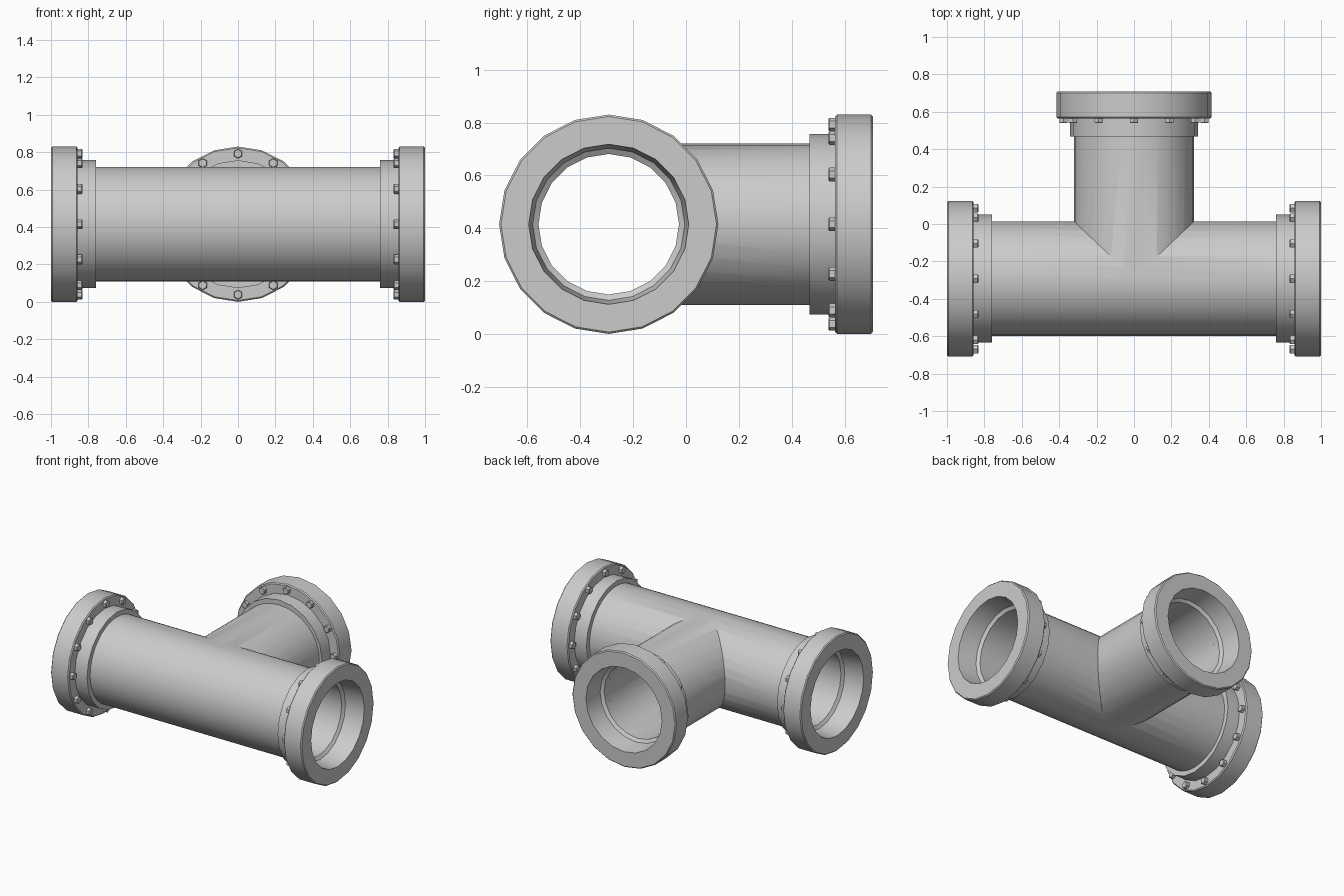
import bpy, bmesh, math
from mathutils import Vector

if "Cube" in bpy.data.objects:
    bpy.data.objects.remove(bpy.data.objects["Cube"])

C = Vector((0, -0.2925, 0.415))      # crossing point of the pipe axes
UP = Vector((0, 0, 1))


def lathe(name, origin, d, profile, sides, ring=False, widen=1.0, smooth=True):
    """Revolve (distance, radius) points about direction d; ring closes the profile."""
    d = Vector(d)
    s = d.cross(UP)
    bm = bmesh.new()
    rows = []
    for t, r in profile:
        rows.append([bm.verts.new(origin + d * t + UP * (r * math.cos(a)) + s * (r * widen * math.sin(a)))
                     for a in (2 * math.pi * k / sides for k in range(sides))])
    n = len(rows)
    for i in range(n if ring else n - 1):
        a, b = rows[i], rows[(i + 1) % n]
        for k in range(sides):
            j = (k + 1) % sides
            bm.faces.new((a[k], a[j], b[j], b[k]))
    if not ring:
        bm.faces.new(rows[0])
        bm.faces.new(rows[-1])
    bmesh.ops.recalc_face_normals(bm, faces=bm.faces)
    me = bpy.data.meshes.new(name)
    bm.to_mesh(me)
    bm.free()
    ob = bpy.data.objects.new(name, me)
    bpy.context.collection.objects.link(ob)
    if smooth:
        shade(ob)
    return ob


def shade(ob):
    bpy.ops.object.select_all(action='DESELECT')
    bpy.context.view_layer.objects.active = ob
    ob.select_set(True)
    bpy.ops.object.shade_smooth_by_angle(angle=math.radians(30))


def boolean(ob, other, op):
    m = ob.modifiers.new("bool", 'BOOLEAN')
    m.object, m.operation, m.solver = other, op, 'EXACT'
    bpy.ops.object.select_all(action='DESELECT')
    bpy.context.view_layer.objects.active = ob
    ob.select_set(True)
    bpy.ops.object.modifier_apply(modifier=m.name)
    bpy.data.objects.remove(other)


# Hollow tee body: two joined pipes, then bored out
X, Y = (1, 0, 0), (0, 1, 0)
body = lathe("tee_body", C, X, [(-0.8, 0.307), (0.8, 0.307)], 32, smooth=False)
branch = lathe("branch", C, Y, [(0, 0.306), (0.8, 0.306)], 32, widen=1.05, smooth=False)
boolean(body, branch, 'UNION')
bore = lathe("bore", C, X, [(-0.9, 0.267), (0.9, 0.267)], 32, smooth=False)
boolean(body, bore, 'DIFFERENCE')
bore = lathe("branch_bore", C, Y, [(0, 0.266), (0.9, 0.266)], 32, smooth=False)
boolean(body, bore, 'DIFFERENCE')
shade(body)

# Flange with collar, stepped bore and softened rims
FLANGE = [(0.76, 0.266), (0.76, 0.342), (0.857, 0.342), (0.857, 0.408), (0.864, 0.415),
          (0.993, 0.415), (1.0, 0.408), (1.0, 0.303), (0.86, 0.288), (0.845, 0.266)]

for side, d in (("right", (1, 0, 0)), ("left", (-1, 0, 0)), ("branch", (0, 1, 0))):
    lathe(side + "_flange", C, d, FLANGE, 20, ring=True)
    # Twelve hex bolts on the back of each flange
    s = Vector(d).cross(UP)
    for k in range(12):
        a = k * math.pi / 6
        pos = C + (UP * math.cos(a) + s * math.sin(a)) * 0.377
        lathe(f"{side}_bolt_{k + 1}", pos, d,
              [(0.832, 0.022), (0.836, 0.026), (0.87, 0.026)], 6)
